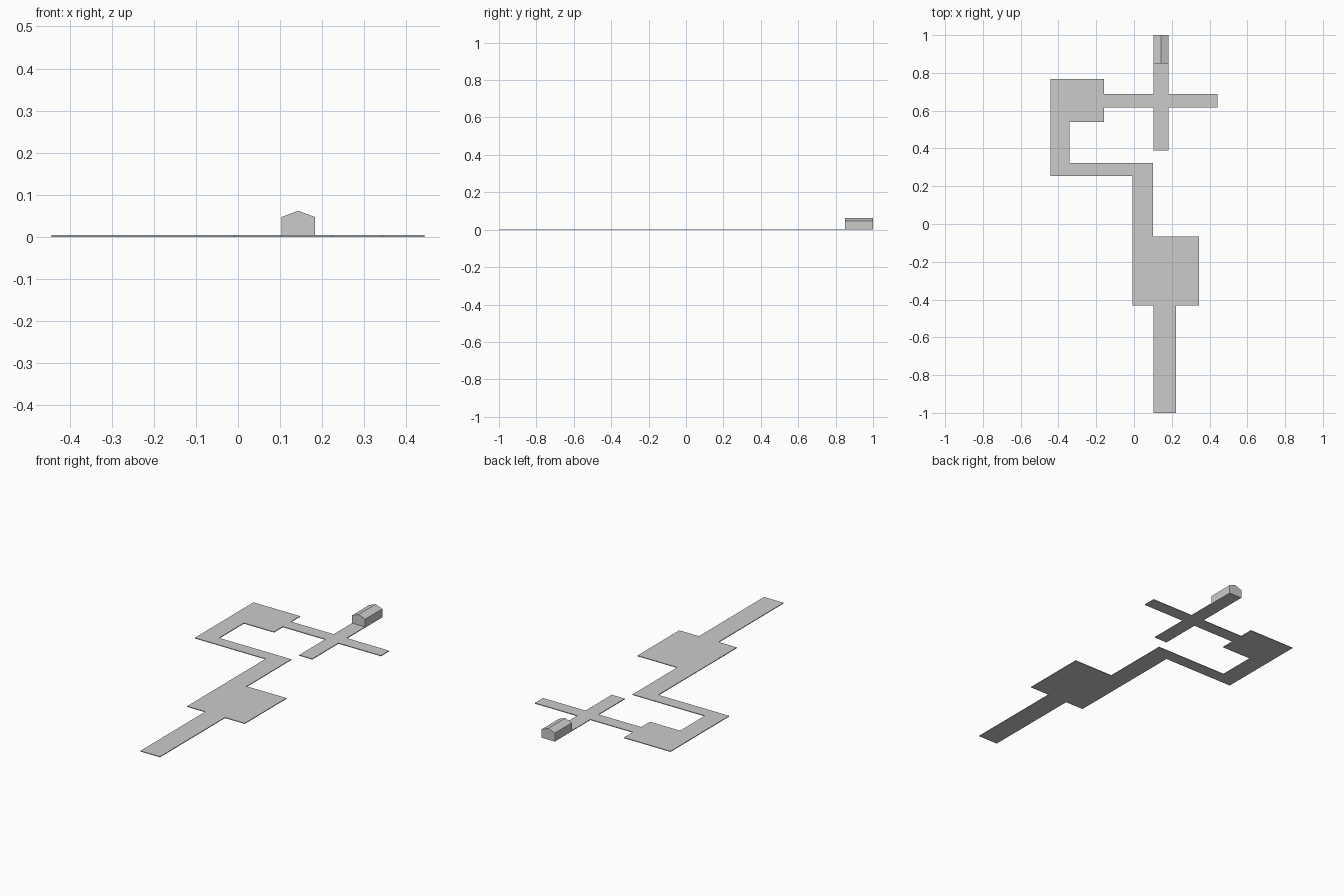
import bpy, bmesh
from mathutils import Vector

if "Cube" in bpy.data.objects:
    bpy.data.objects.remove(bpy.data.objects["Cube"])

FLOOR = 0.004


def extrude_outline(name, points, direction):
    """Closed solid from a flat outline pushed along a direction."""
    bm = bmesh.new()
    face = bm.faces.new([bm.verts.new(p) for p in points])
    res = bmesh.ops.extrude_face_region(bm, geom=[face], use_keep_orig=True)
    moved = [g for g in res["geom"] if isinstance(g, bmesh.types.BMVert)]
    bmesh.ops.translate(bm, verts=moved, vec=Vector(direction))
    bmesh.ops.recalc_face_normals(bm, faces=bm.faces)
    mesh = bpy.data.meshes.new(name)
    bm.to_mesh(mesh)
    bm.free()
    obj = bpy.data.objects.new(name, mesh)
    bpy.context.collection.objects.link(obj)
    return obj


# Floor plan: entry hall, large room, winding corridor, second room, cross passage
plan = [
    (0.103, -1.0), (0.223, -1.0), (0.223, -0.432), (0.344, -0.432),
    (0.344, -0.067), (0.10, -0.067), (0.10, 0.324), (-0.342, 0.324),
    (-0.342, 0.54), (-0.158, 0.54), (-0.158, 0.617),
    (0.103, 0.617), (0.103, 0.388), (0.183, 0.388), (0.183, 0.617),
    (0.443, 0.617), (0.443, 0.689), (0.183, 0.689), (0.183, 1.0),
    (0.103, 1.0), (0.103, 0.689), (-0.158, 0.689),
    (-0.158, 0.768), (-0.443, 0.768), (-0.443, 0.255), (-0.009, 0.255),
    (-0.009, -0.432), (0.103, -0.432),
]
extrude_outline("floor", [(x, y, 0) for x, y in plan], (0, 0, FLOOR))

# Gabled block at the far end of the cross passage
gable = [(0.103, FLOOR), (0.183, FLOOR), (0.183, 0.047), (0.143, 0.062), (0.103, 0.047)]
extrude_outline("gabled_end_block", [(x, 0.85, z) for x, z in gable], (0, 0.15, 0))
